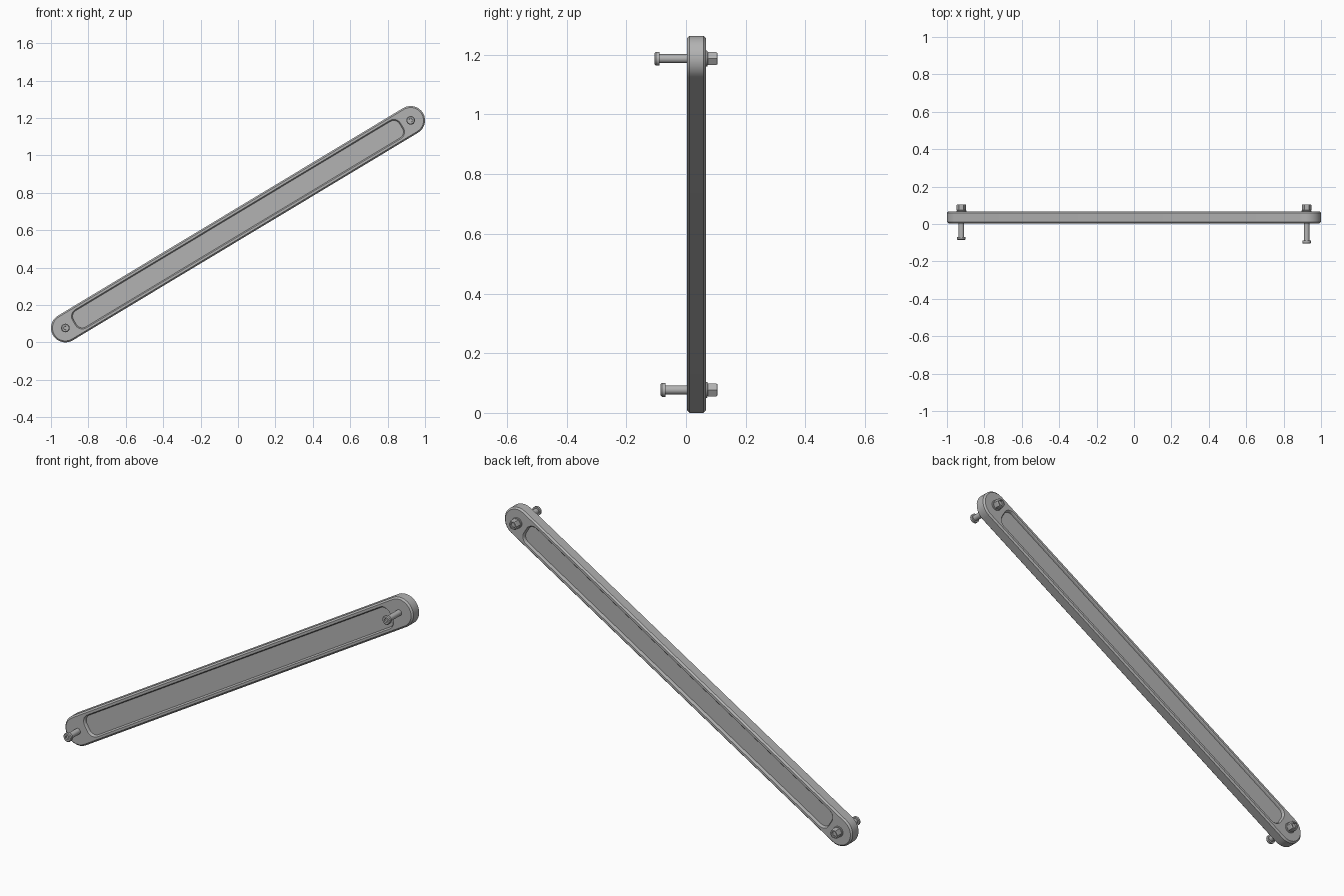
import bpy, bmesh, math
from mathutils import Matrix, Vector

cube = bpy.data.objects.get("Cube")
if cube:
    bpy.data.objects.remove(cube)

steel = bpy.data.materials.new("steel_grey")
steel.use_nodes = True
GREY = (0.45, 0.45, 0.45, 1)
steel.diffuse_color = GREY
steel.node_tree.nodes["Principled BSDF"].inputs["Base Color"].default_value = GREY

END_R = 0.077                                   # rounded end radius of the bar
PIN_X, LOW_Z, HIGH_Z = 0.923, END_R, 1.187      # pivot centres
FRONT, BACK = 0.004, 0.067                      # faces of the bar
TILT = math.atan2(HIGH_Z - LOW_Z, 2 * PIN_X)
HALF = math.hypot(HIGH_Z - LOW_Z, 2 * PIN_X) / 2


def rounded_outline(half_len, half_wid, radius, y, seg=7):
    """Rounded rectangle lying in the xz plane."""
    pts = []
    for i, (sx, sz) in enumerate([(1, 1), (-1, 1), (-1, -1), (1, -1)]):
        for k in range(seg + 1):
            a = math.pi / 2 * (i + k / seg)
            pts.append(Vector((sx * (half_len - radius) + radius * math.cos(a), y,
                               sz * (half_wid - radius) + radius * math.sin(a))))
    return pts


def circle(radius, y, sides):
    return [Vector((radius * math.cos(2 * math.pi * k / sides), y,
                    radius * math.sin(2 * math.pi * k / sides))) for k in range(sides)]


def loft(name, rings, place):
    """Skin a run of matching outlines and cap both ends."""
    bm = bmesh.new()
    loops = [[bm.verts.new(p) for p in ring] for ring in rings]
    for a, b in zip(loops, loops[1:]):
        for i in range(len(a)):
            j = (i + 1) % len(a)
            bm.faces.new((a[i], a[j], b[j], b[i]))
    bm.faces.new(loops[0])
    bm.faces.new(loops[-1])
    bmesh.ops.remove_doubles(bm, verts=bm.verts, dist=0.00005)
    bmesh.ops.recalc_face_normals(bm, faces=bm.faces)
    bm.transform(place)
    mesh = bpy.data.meshes.new(name)
    bm.to_mesh(mesh)
    bm.free()
    mesh.materials.append(steel)
    obj = bpy.data.objects.new(name, mesh)
    bpy.context.collection.objects.link(obj)
    bpy.ops.object.select_all(action='DESELECT')
    obj.select_set(True)
    bpy.context.view_layer.objects.active = obj
    bpy.ops.object.shade_smooth_by_angle(angle=math.radians(28))
    return obj


# Link bar: chamfered outer edge, flat rim and a sunk panel on both faces
bevel, depth = 0.008, 0.014


def bar_side(face, inward):
    rim, panel = HALF - 0.054, 0.057
    outer = END_R - bevel
    return [rounded_outline(rim - 0.006, panel - 0.006, 0.036, face + inward * depth),
            rounded_outline(rim - 0.004, panel - 0.004, 0.038, face + inward * 0.004),
            rounded_outline(rim, panel, 0.042, face),
            rounded_outline(HALF + outer, outer, outer, face),
            rounded_outline(HALF + END_R, END_R, END_R, face + inward * bevel)]


bar_place = (Matrix.Translation((0, 0, (LOW_Z + HIGH_Z) / 2))
             @ Matrix.Rotation(-TILT, 4, 'Y'))
loft("link_bar", bar_side(FRONT, 1) + bar_side(BACK, -1)[::-1], bar_place)


# Pivot bolts: socket head, shank, washer and chamfered hex nut
def bolt(side, x, z, tip):
    place = Matrix.Translation((x, 0, z))
    head = [(0.009, tip + 0.007), (0.010, tip), (0.019, tip), (0.023, tip + 0.004),
            (0.023, tip + 0.016), (0.015, tip + 0.016), (0.015, 0.094), (0.011, 0.098)]
    loft(side + "_bolt", [circle(r, y, 24) for r, y in head], place)
    washer = [(0.027, BACK - 0.002), (0.027, 0.070), (0.025, 0.072)]
    loft(side + "_washer", [circle(r, y, 24) for r, y in washer], place)
    nut = [(0.022, 0.071), (0.025, 0.074), (0.025, 0.101), (0.022, 0.105),
           (0.015, 0.105), (0.015, 0.095)]
    loft(side + "_nut", [circle(r, y, 6) for r, y in nut], place)


bolt("right", -PIN_X, LOW_Z, -0.085)
bolt("left", PIN_X, HIGH_Z, -0.105)
